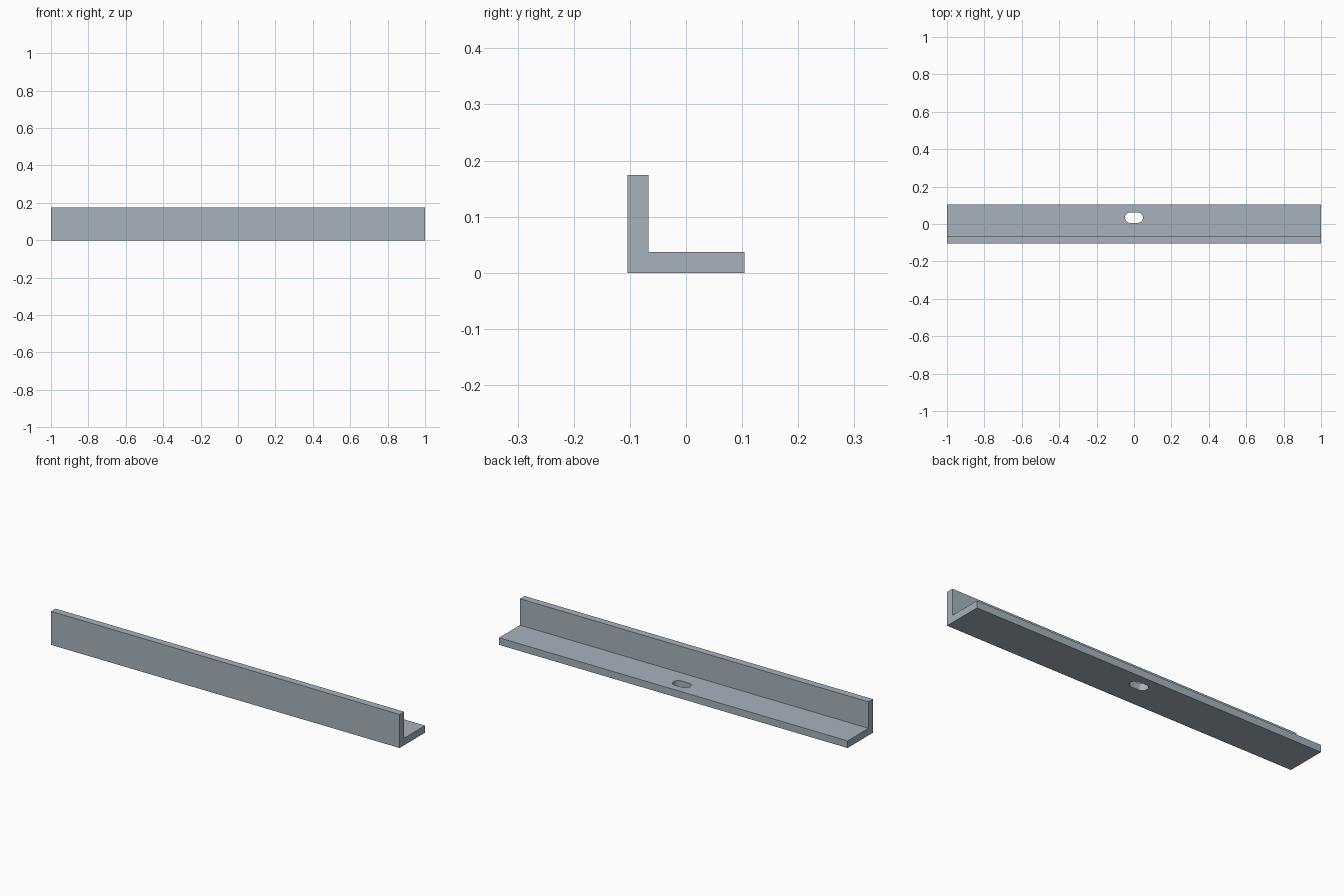
import bpy, bmesh, math
from mathutils import Vector

if "Cube" in bpy.data.objects:
    bpy.data.objects.remove(bpy.data.objects["Cube"])

steel = bpy.data.materials.new("blue_grey_steel")
steel.diffuse_color = (0.39, 0.45, 0.51, 1)
steel.use_nodes = True
steel.node_tree.nodes["Principled BSDF"].inputs["Base Color"].default_value = steel.diffuse_color


def prism(name, outline, direction):
    """Extrude a closed outline along a direction into a solid object."""
    bm = bmesh.new()
    face = bm.faces.new([bm.verts.new(p) for p in outline])
    res = bmesh.ops.extrude_face_region(bm, geom=[face], use_keep_orig=True)
    verts = [g for g in res["geom"] if isinstance(g, bmesh.types.BMVert)]
    bmesh.ops.translate(bm, verts=verts, vec=Vector(direction))
    bmesh.ops.recalc_face_normals(bm, faces=bm.faces)
    mesh = bpy.data.meshes.new(name)
    bm.to_mesh(mesh)
    bm.free()
    mesh.materials.append(steel)
    obj = bpy.data.objects.new(name, mesh)
    bpy.context.collection.objects.link(obj)
    return obj


# L-shaped bar: upright flange at the front, flat flange to the back
W, H, WALL, FLOOR = 0.104, 0.174, 0.037, 0.037
profile = [(-W, 0), (W, 0), (W, FLOOR), (-W + WALL, FLOOR), (-W + WALL, H), (-W, H)]
bar = prism("angle_bar", [(-1, y, z) for y, z in profile], (2, 0, 0))

# Rounded slot through the middle of the flat flange
R, HALF, SLOT_Y, SEG = 0.028, 0.02, 0.034, 16
slot = []
for side, start in ((1, -math.pi / 2), (-1, math.pi / 2)):
    for i in range(SEG + 1):
        a = start + math.pi * i / SEG
        slot.append((side * HALF + R * math.cos(a), SLOT_Y + R * math.sin(a), -0.05))
cutter = prism("slot_cutter", slot, (0, 0, 0.15))
cutter.hide_render = True
cutter.display_type = 'WIRE'

cut = bar.modifiers.new("slot", 'BOOLEAN')
cut.operation = 'DIFFERENCE'
cut.solver = 'EXACT'
cut.object = cutter

# Apply the cut, then smooth only the curved slot ends
bpy.context.view_layer.objects.active = bar
bar.select_set(True)
bpy.ops.object.modifier_apply(modifier=cut.name)
bpy.data.objects.remove(cutter)
bpy.ops.object.shade_smooth_by_angle(angle=math.radians(30))
